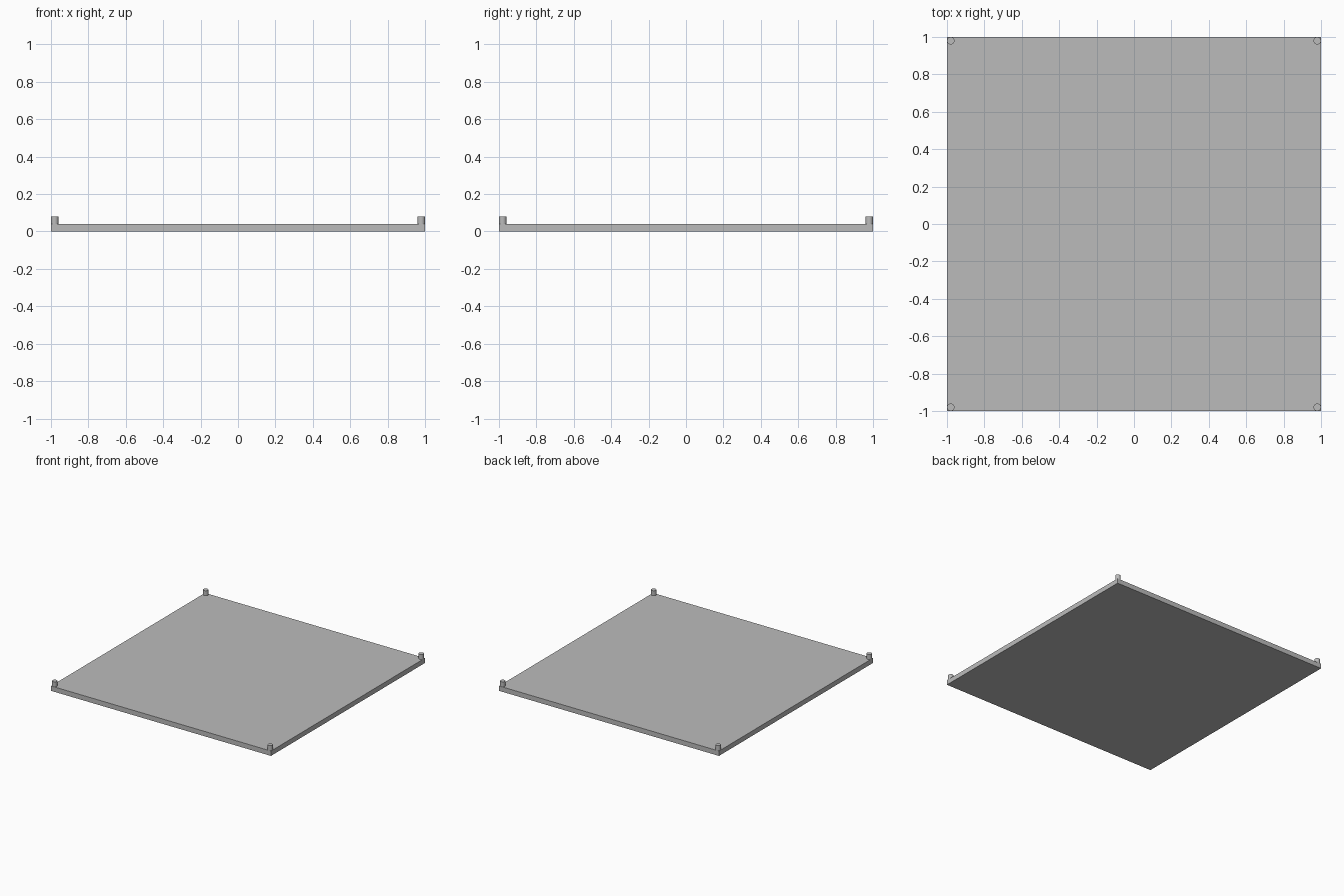
import bpy

if "Cube" in bpy.data.objects:
    bpy.data.objects.remove(bpy.data.objects["Cube"])

PLATE_H = 0.04
PEG_R = 0.02
PEG_TOP = 0.08

# darker grey shared by all parts
grey = bpy.data.materials.new("dark_grey")
grey.diffuse_color = (0.5, 0.5, 0.5, 1)
grey.use_nodes = True
grey.node_tree.nodes["Principled BSDF"].inputs["Base Color"].default_value = grey.diffuse_color

# flat square plate
bpy.ops.mesh.primitive_cube_add(size=1, location=(0, 0, PLATE_H / 2))
plate = bpy.context.object
plate.name = "base_plate"
plate.scale = (2, 2, PLATE_H)
bpy.ops.object.transform_apply(location=False, rotation=False, scale=True)
plate.data.materials.append(grey)


# round peg standing on each corner
def add_peg(name, x, y):
    h = PEG_TOP - PLATE_H
    bpy.ops.mesh.primitive_cylinder_add(
        vertices=32, radius=PEG_R, depth=h, location=(x, y, PLATE_H + h / 2))
    peg = bpy.context.object
    peg.name = name
    peg.data.materials.append(grey)
    bpy.ops.object.shade_smooth_by_angle()


c = 1 - PEG_R
for side, sx in (("left", -1), ("right", 1)):
    for end, sy in (("front", -1), ("back", 1)):
        add_peg(f"{end}_{side}_peg", sx * c, sy * c)
